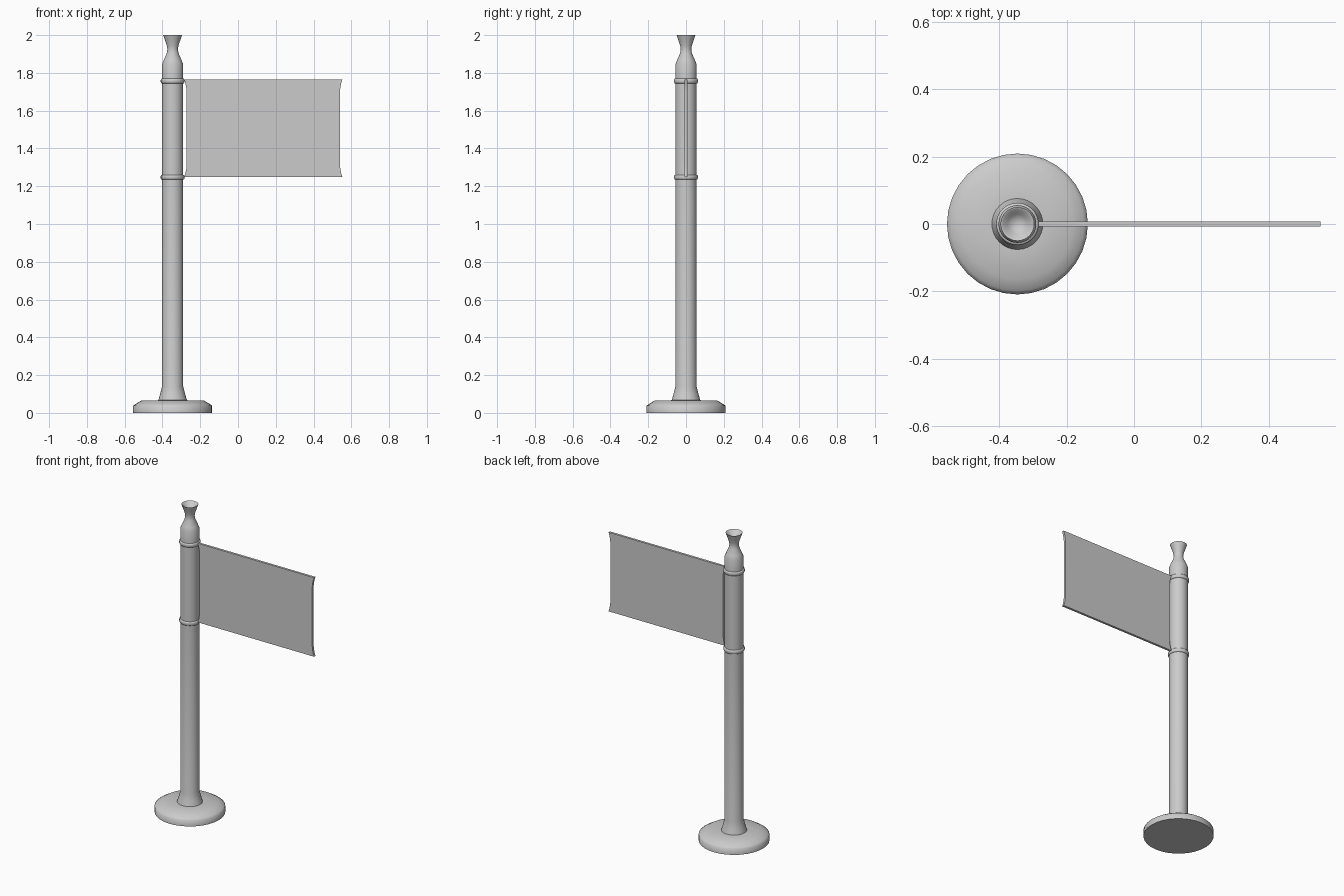
import bpy, bmesh, math

if "Cube" in bpy.data.objects:
    bpy.data.objects.remove(bpy.data.objects["Cube"])

CX = -0.346  # pole axis


def finish(name, bm, angle):
    bmesh.ops.remove_doubles(bm, verts=bm.verts, dist=1e-5)
    bmesh.ops.recalc_face_normals(bm, faces=bm.faces)
    mesh = bpy.data.meshes.new(name)
    bm.to_mesh(mesh)
    bm.free()
    ob = bpy.data.objects.new(name, mesh)
    bpy.context.collection.objects.link(ob)
    bpy.ops.object.select_all(action='DESELECT')
    bpy.context.view_layer.objects.active = ob
    ob.select_set(True)
    bpy.ops.object.shade_smooth_by_angle(angle=math.radians(angle))
    return ob


def lathe(name, profile, angle=65, steps=32):
    """Spin (radius, height) points around the pole axis."""
    bm = bmesh.new()
    vs = [bm.verts.new((CX + r, 0, z)) for r, z in profile]
    es = [bm.edges.new(p) for p in zip(vs, vs[1:])]
    bmesh.ops.spin(bm, geom=vs + es, cent=(CX, 0, 0), axis=(0, 0, 1),
                   angle=2 * math.pi, steps=steps, use_merge=True)
    return finish(name, bm, angle)


# Round foot with sloped shoulder
lathe("base", [(0, 0), (0.209, 0), (0.209, 0.038), (0.198, 0.046),
               (0.165, 0.066), (0.07, 0.067), (0, 0.067)])

# Pole with flared bottom, tapering into the cupped finial
lathe("pole", [(0, 0.06), (0.076, 0.066), (0.066, 0.10), (0.056, 0.14),
               (0.056, 1.24), (0.056, 1.76), (0.056, 1.846),
               (0.047, 1.868), (0.031, 1.905), (0.028, 1.925), (0.031, 1.945),
               (0.040, 1.972), (0.050, 2.0), (0.042, 1.997),
               (0.030, 1.975), (0, 1.962)])

# Collars at the sign's top and bottom
for name, z in (("lower_collar", 1.248), ("upper_collar", 1.757)):
    lathe(name, [(0.05, z - 0.012), (0.060, z - 0.012), (0.063, z - 0.006),
                 (0.063, z + 0.006), (0.060, z + 0.012), (0.05, z + 0.012)])

# Sign panel: both ends share the same shallow concave curve
Z0, Z1, T = 1.25, 1.764, 0.0075
curve = [(0, 0), (0.005, 0.012), (0.010, 0.035), (0.0135, 0.06)]
half = curve + [(dx, Z1 - Z0 - dz) for dx, dz in reversed(curve)]
left = [(-0.285 + dx, Z0 + dz) for dx, dz in half]
right = [(0.553 - dx, Z0 + dz) for dx, dz in half]
bm = bmesh.new()
face = bm.faces.new([bm.verts.new((x, -T, z)) for x, z in left + right[::-1]])
new = bmesh.ops.extrude_face_region(bm, geom=[face])["geom"]
bmesh.ops.translate(bm, vec=(0, 2 * T, 0),
                    verts=[v for v in new if isinstance(v, bmesh.types.BMVert)])
finish("sign_panel", bm, 30)
